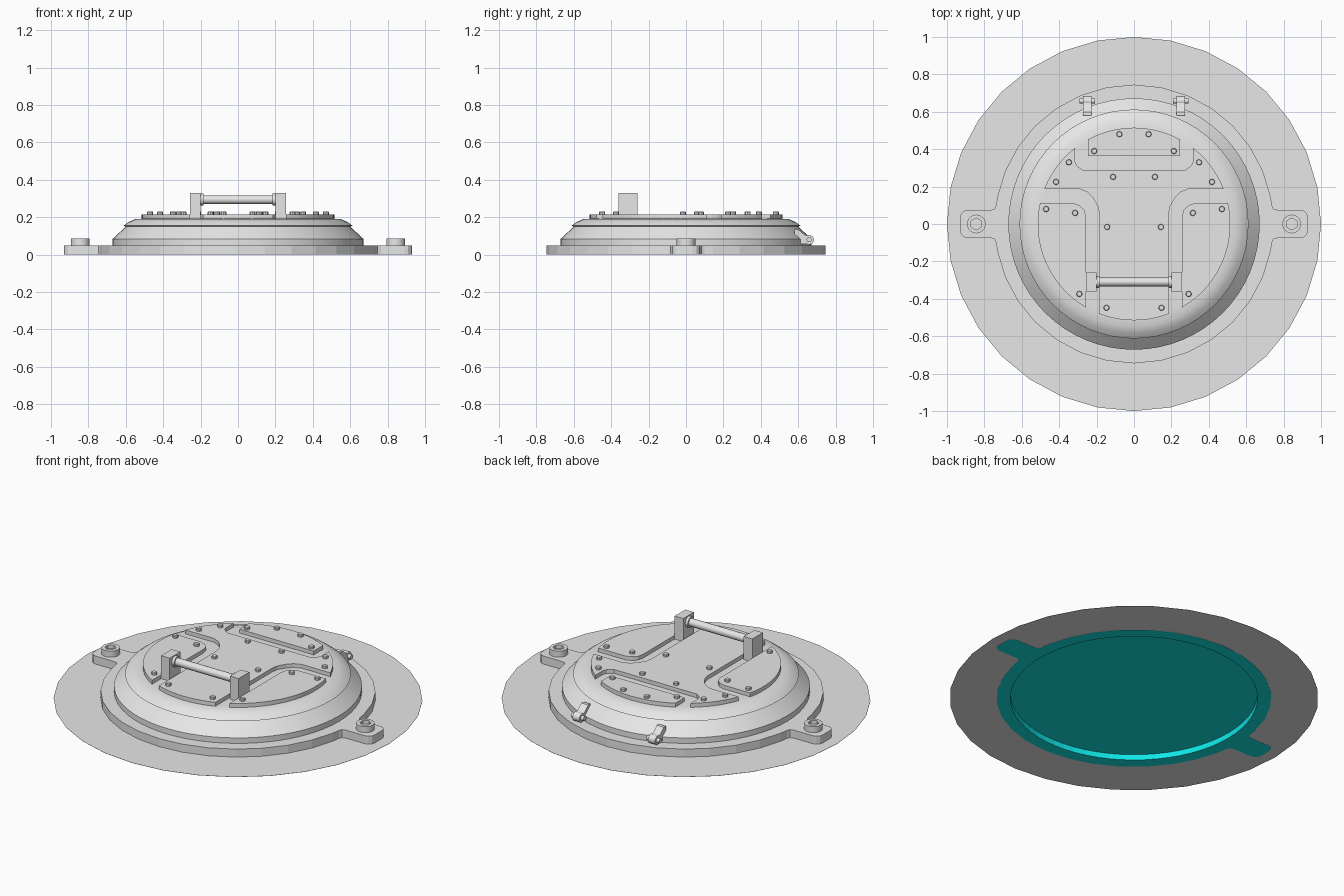
import bpy, bmesh
from math import sin, cos, pi, radians, sqrt, asin, atan2
from mathutils import Matrix, Vector

cube = bpy.data.objects.get("Cube")
if cube:
    bpy.data.objects.remove(cube, do_unlink=True)


def material(name, colour):
    m = bpy.data.materials.new(name)
    m.use_nodes = True
    m.diffuse_color = colour
    m.node_tree.nodes["Principled BSDF"].inputs["Base Color"].default_value = colour
    return m


GREY = material("plain grey", (0.8, 0.8, 0.8, 1))
CYAN = material("cyan underside", (0.005, 0.8, 0.8, 1))


def finish(name, bm, mats=(GREY,), smooth=None):
    bmesh.ops.recalc_face_normals(bm, faces=bm.faces)
    mesh = bpy.data.meshes.new(name)
    bm.to_mesh(mesh)
    bm.free()
    ob = bpy.data.objects.new(name, mesh)
    bpy.context.collection.objects.link(ob)
    for m in mats:
        mesh.materials.append(m)
    if smooth:
        bpy.ops.object.select_all(action='DESELECT')
        ob.select_set(True)
        bpy.context.view_layer.objects.active = ob
        bpy.ops.object.shade_smooth_by_angle(angle=radians(smooth))
    return ob


def circle(r, n, cx=0, cy=0):
    return [(cx + r * cos(2 * pi * i / n), cy + r * sin(2 * pi * i / n)) for i in range(n)]


def prism(name, pts, z0, z1, frame=Matrix(), smooth=None):
    """Extrude a flat outline along the frame's z axis."""
    bm = bmesh.new()
    face = bm.faces.new([bm.verts.new(frame @ Vector((x, y, z0))) for x, y in pts])
    out = bmesh.ops.extrude_face_region(bm, geom=[face])
    bmesh.ops.translate(bm, vec=frame.to_3x3() @ Vector((0, 0, z1 - z0)),
                        verts=[v for v in out["geom"] if isinstance(v, bmesh.types.BMVert)])
    return finish(name, bm, smooth=smooth)


def lathe(name, profile, n, loc=(0, 0, 0), smooth=None):
    """Spin (radius, height) pairs round z; both ends are capped."""
    bm = bmesh.new()
    rings = [[bm.verts.new((x + loc[0], y + loc[1], z + loc[2])) for x, y in circle(r, n)]
             for r, z in profile]
    for a, b in zip(rings, rings[1:]):
        for i in range(n):
            j = (i + 1) % n
            bm.faces.new((a[i], a[j], b[j], b[i]))
    bm.faces.new(rings[0])
    bm.faces.new(rings[-1])
    return finish(name, bm, smooth=smooth)


def arc(a, b, r=0.515, steps=10):
    """Points on a circle about the centre, from point a to point b."""
    t0, t1 = atan2(a[1], a[0]), atan2(b[1], b[0])
    return [(r * cos(t0 + (t1 - t0) * i / steps), r * sin(t0 + (t1 - t0) * i / steps))
            for i in range(steps + 1)]


def on_rim(x=None, y=None, sign=1):
    """Rim point of the plate circle with the given x or y."""
    other = sign * sqrt(0.515 ** 2 - (x if y is None else y) ** 2)
    return (x, other) if y is None else (other, y)


def mirrored(pts):
    return [(-x, y) for x, y in reversed(pts)]


# Thin ground disc, open in the middle
bm = bmesh.new()
loops = [[bm.verts.new((x, y, z)) for x, y in circle(r, 32)]
         for r, z in ((1, 0.001), (1, 0.002), (0.7, 0.002), (0.7, 0.001))]
for k in range(4):
    a, b = loops[k], loops[(k + 1) % 4]
    for i in range(32):
        j = (i + 1) % 32
        bm.faces.new((a[i], a[j], b[j], b[i]))
finish("ground_disc", bm)

# Base ring with two bolt tabs and a shallow recess underneath
upper = [(0.737, 0.1), (0.745, 0.082), (0.765, 0.075)]
upper += [(0.89 + 0.04 * sin(t), 0.035 + 0.04 * cos(t)) for t in (0, pi / 6, pi / 3, pi / 2)]
ring_arc = [(0.745 * cos(t * pi / 16), 0.745 * sin(t * pi / 16)) for t in range(1, 8)]
quarter = list(reversed(upper)) + ring_arc
right = [(x, -y) for x, y in reversed(quarter)] + quarter
outline = right + [(0, 0.745)] + mirrored(right) + [(0, -0.745)]
bm = bmesh.new()


def loop(pts, z):
    vs = [bm.verts.new((x, y, z)) for x, y in pts]
    return vs, [bm.edges.new((vs[i - 1], vs[i])) for i in range(len(vs))]


low, low_edges = loop(outline, 0)
high, _ = loop(outline, 0.05)
hole, hole_edges = loop(circle(0.67, 64), 0)
roof, _ = loop(circle(0.67, 64), 0.033)
under = [bm.faces.new(roof)]
for a, b in ((low, high), (hole, roof)):
    walls = [bm.faces.new((a[i - 1], a[i], b[i], b[i - 1])) for i in range(len(a))]
under += walls
bm.faces.new(high)
fill = bmesh.ops.triangle_fill(bm, edges=low_edges + hole_edges, use_beauty=True)
under += [g for g in fill["geom"] if isinstance(g, bmesh.types.BMFace)]
for f in under:
    f.material_index = 1
finish("base_ring", bm, (GREY, CYAN))

# Domed lid with a small lip
lathe("lid", [(0.672, 0.045), (0.672, 0.083), (0.6, 0.15), (0.612, 0.155),
              (0.585, 0.175), (0.55, 0.19), (0.5, 0.193)], 64, smooth=35)

# Raised plates on the lid
P0, P1 = 0.185, 0.216
a = on_rim(x=0.246)
prism("back_plate", [(-0.246, 0.364), (0.246, 0.364)] + arc(a, (-a[0], a[1])), P0, P1)

half = arc(on_rim(x=0.187, sign=-1), (0.187, -0.48), steps=1)[:1]
half += [(0.187, 0.06), (0.193, 0.095), (0.22, 0.14), (0.25, 0.17), (0.29, 0.187)]
half += arc(on_rim(y=0.187), on_rim(x=0.315), steps=6)
half += [(0.315, 0.335), (0.305, 0.31), (0.275, 0.289)]
foot = arc((-half[0][0], half[0][1]), half[0])
prism("main_plate", half + mirrored(half) + foot[1:-1], P0, P1)

side = [(0.257, 0.04), (0.265, 0.075), (0.29, 0.1), (0.325, 0.112)]
side += list(reversed(arc(on_rim(x=0.257, sign=-1), on_rim(y=0.112), steps=14)))
prism("left_plate", side, P0, P1)
prism("right_plate", mirrored(side), P0, P1)

# Small plate bolts, in mirrored pairs
for i, (x, y) in enumerate([(0.078, 0.48), (0.213, 0.39), (0.348, 0.33), (0.417, 0.225),
                            (0.112, 0.252), (0.144, -0.016), (0.147, -0.448),
                            (0.47, 0.08), (0.315, 0.059), (0.292, -0.374)]):
    for s in (1, -1):
        lathe(f"plate_bolt_{i}_{'left' if s > 0 else 'right'}",
              [(0.016, 0.21), (0.016, 0.228), (0.013, 0.231)], 8, (s * x, y, 0))

# Handle: two posts, a bar and its collars
along_x = Matrix(((0, 0, 1, 0), (1, 0, 0, 0), (0, 1, 0, 0), (0, 0, 0, 1)))
for s, n in ((1, "left"), (-1, "right")):
    xs = (0.2 * s, 0.257 * s)
    prism(f"{n}_handle_post", [(xs[0], -0.36), (xs[1], -0.36), (xs[1], -0.26), (xs[0], -0.26)],
          0.185, 0.331)
    prism(f"{n}_handle_collar", circle(0.032, 12, -0.31, 0.294), s * 0.184, s * 0.202,
          along_x, smooth=35)
prism("handle_bar", circle(0.023, 12, -0.31, 0.294), -0.19, 0.19, along_x, smooth=35)

# Tab bolts with hexagonal sockets, and hinges at the back
for s, n in ((1, "left"), (-1, "right")):
    bm = bmesh.new()
    rows = [[bm.verts.new((s * 0.843 + r * sin(t * pi / 12), r * cos(t * pi / 12), z))
             for t in range(24)] for r, z in ((0.05, 0.045), (0.05, 0.086))]
    for z in (0.086, 0.066):
        ring = []
        for t in range(24):
            k, f = divmod(t, 4)
            p = [Vector((sin(q * pi / 3), cos(q * pi / 3), 0)) * 0.032 for q in (k, k + 1)]
            ring.append(bm.verts.new(p[0].lerp(p[1], f / 4) + Vector((s * 0.843, 0, z))))
        rows.append(ring)
    for a, b in zip(rows, rows[1:]):
        for t in range(24):
            bm.faces.new((a[t - 1], a[t], b[t], b[t - 1]))
    bm.faces.new(rows[0])
    bm.faces.new(rows[-1])
    finish(f"{n}_tab_bolt", bm, smooth=35)

    c = s * 0.25
    prism(f"{n}_hinge_arm", [(0.58, 0.06), (0.66, 0.056), (0.66, 0.1), (0.635, 0.105),
                             (0.6, 0.135), (0.58, 0.135)], c - 0.023, c + 0.023, along_x)
    prism(f"{n}_hinge_barrel", circle(0.026, 16, 0.658, 0.08), c - 0.023, c + 0.023,
          along_x, smooth=35)
    prism(f"{n}_hinge_pin", circle(0.014, 10, 0.658, 0.08), c - 0.042, c + 0.042,
          along_x, smooth=40)
